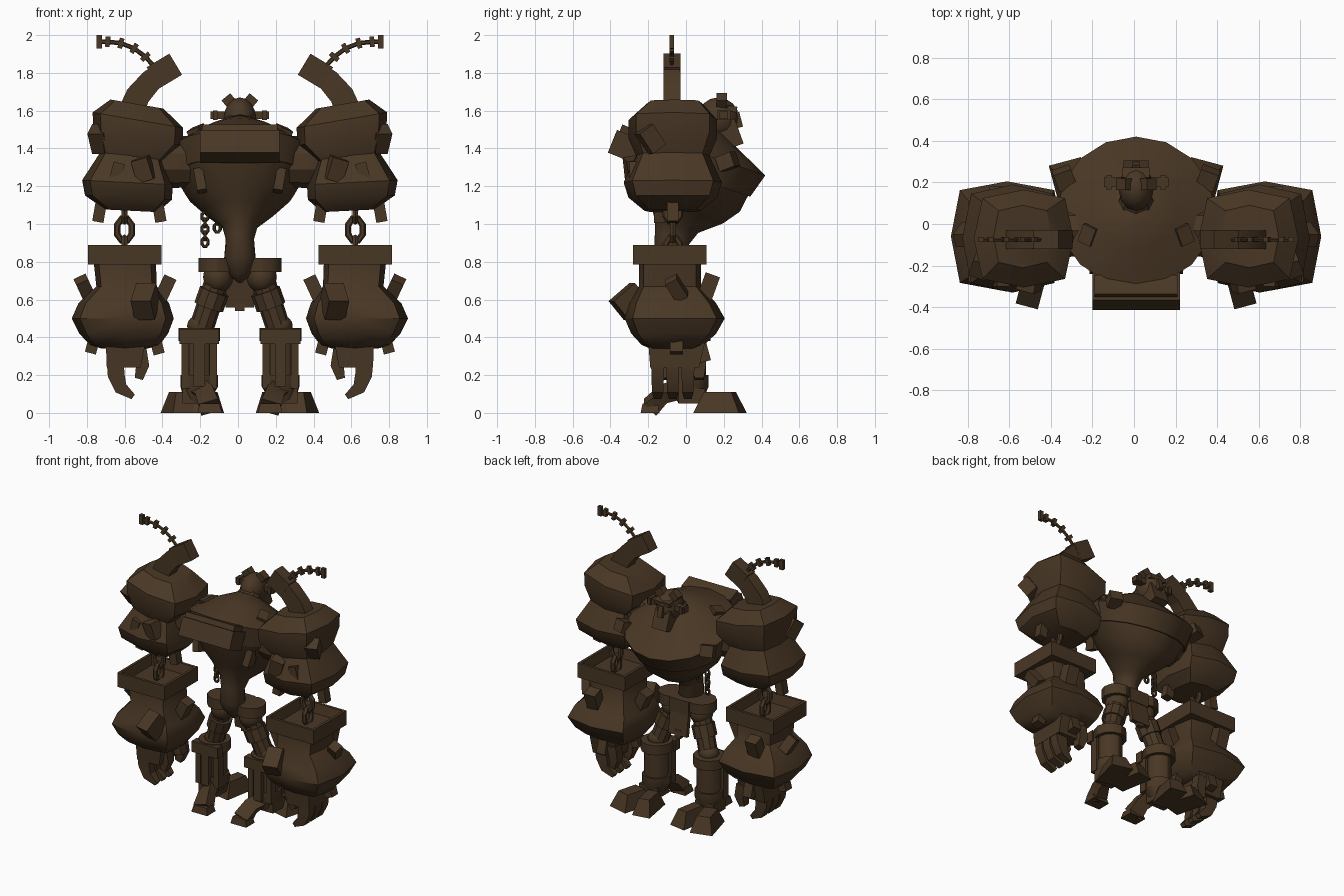
import bpy, bmesh
from math import cos, sin, pi, radians
from mathutils import Vector, Matrix, Euler

old = bpy.data.objects.get("Cube")
if old:
    bpy.data.objects.remove(old, do_unlink=True)

MID_X = 0.01  # plane of symmetry
BROWN = (0.066, 0.038, 0.018, 1)
bronze = bpy.data.materials.new("dark_bronze")
bronze.use_nodes = True
bronze.diffuse_color = BROWN
shader = next(n for n in bronze.node_tree.nodes if n.type == 'BSDF_PRINCIPLED')
shader.inputs["Base Color"].default_value = BROWN
shader.inputs["Roughness"].default_value = 0.8


def finish(name, bm, mirror, angle=30):
    """Turn a bmesh into an object, optionally mirrored across x."""
    bmesh.ops.recalc_face_normals(bm, faces=bm.faces)
    mesh = bpy.data.meshes.new(name)
    bm.to_mesh(mesh)
    bm.free()
    mesh.materials.append(bronze)
    ob = bpy.data.objects.new(name, mesh)
    ob.location.x = MID_X
    bpy.context.collection.objects.link(ob)
    if mirror:
        mod = ob.modifiers.new("mirror", 'MIRROR')
        mod.use_mirror_merge = False
    bpy.ops.object.select_all(action='DESELECT')
    ob.select_set(True)
    bpy.context.view_layer.objects.active = ob
    bpy.ops.object.shade_smooth_by_angle(angle=radians(angle))


def unit_ring(n, e):
    """Points of a superellipse; a small e gives a square."""
    phase = pi / 4 if n == 4 else 0
    for i in range(n):
        a = 2 * pi * i / n + phase
        c, s = round(cos(a), 6), round(sin(a), 6)
        yield (abs(c) ** e * (c > 0 or -1), abs(s) ** e * (s > 0 or -1))


def skin(name, loops, mirror, angle=30):
    bm = bmesh.new()
    rows = [[bm.verts.new(p) for p in loop] for loop in loops]
    n = len(rows[0])
    for a, b in zip(rows, rows[1:]):
        for i in range(n):
            j = (i + 1) % n
            bm.faces.new((a[i], a[j], b[j], b[i]))
    bm.faces.new(rows[0])
    bm.faces.new(rows[-1])
    finish(name, bm, mirror, angle)


def loft(name, rings, n=8, e=1, mirror=True, slope=(0, 0), angle=30):
    """Stack rings (x, y, z, rx, ry) along z; slope shears the ring planes."""
    sx, sy = slope
    loops = [[(x + rx * c, y + ry * s, z + sx * rx * c + sy * ry * s)
              for c, s in unit_ring(n, e)] for x, y, z, rx, ry in rings]
    skin(name, loops, mirror, angle)


def sweep(name, path, n=8, e=1, mirror=True):
    """Sweep a section along points (x, y, z, rx, ry)."""
    pts = [Vector(p[:3]) for p in path]
    loops = []
    for i, (p, spec) in enumerate(zip(pts, path)):
        t = (pts[min(i + 1, len(pts) - 1)] - pts[max(i - 1, 0)]).normalized()
        v = Vector((0, 1, 0))
        v = (v - t * v.dot(t)).normalized()
        u = v.cross(t)
        loops.append([p + u * spec[3] * c + v * spec[4] * s for c, s in unit_ring(n, e)])
    skin(name, loops, mirror)


def box(name, loc, size, rot=(0, 0, 0), taper=1, mirror=True):
    bm = bmesh.new()
    bmesh.ops.create_cube(bm, size=1)
    for v in bm.verts:
        if v.co.z > 0:
            v.co.x *= taper
            v.co.y *= taper
    turn = Euler([radians(a) for a in rot]).to_matrix().to_4x4()
    bm.transform(Matrix.Translation(loc) @ turn @ Matrix.Diagonal((*size, 1)))
    finish(name, bm, mirror)


def ball(name, loc, size, mirror=True):
    bm = bmesh.new()
    bmesh.ops.create_uvsphere(bm, u_segments=12, v_segments=8, radius=1)
    bm.transform(Matrix.Translation(loc) @ Matrix.Diagonal((*size, 1)))
    finish(name, bm, mirror, 40)


def link(name, loc, half_w, half_h, r, sideways, mirror):
    """One eight-sided chain link."""
    bm = bmesh.new()
    rows = []
    for a in (2 * pi * (i + 0.5) / 8 for i in range(8)):
        row = []
        for b in (2 * pi * j / 6 for j in range(6)):
            w, h = (half_w + r * cos(b)) * cos(a), (half_h + r * cos(b)) * sin(a)
            d = r * sin(b)
            off = Vector((d, w, h) if sideways else (w, d, h))
            row.append(bm.verts.new(Vector(loc) + off))
        rows.append(row)
    for i in range(8):
        a, b = rows[i], rows[(i + 1) % 8]
        for j in range(6):
            k = (j + 1) % 6
            bm.faces.new((a[j], a[k], b[k], b[j]))
    finish(name, bm, mirror)


# torso: domed tilted lid, rim, deep bowl and narrow waist
loft("torso_lid", [(0, .08, 1.56, .05, .05), (0, .06, 1.5, .19, .17),
                   (0, .06, 1.38, .38, .36), (0, .03, 1.25, .355, .31)],
     n=16, mirror=False, slope=(0, -.34), angle=35)
loft("torso_bowl", [(0, .03, 1.26, .35, .305), (0, .02, 1.15, .285, .265),
                    (0, 0, 1.065, .19, .195), (0, -.05, .99, .095, .115),
                    (0, -.075, .92, .075, .09), (0, -.075, .8, .085, .095),
                    (0, -.07, .73, .055, .06), (0, -.07, .69, .01, .01)],
     n=16, mirror=False, slope=(0, -.32), angle=50)
box("chest_plate", (0, -.32, 1.41), (.42, .15, .13), (-22, 0, 0), mirror=False)
box("chest_ledge", (0, -.3, 1.485), (.4, .1, .05), (-22, 0, 0), mirror=False)
sweep("shoulder_axle", [(.18, -.02, 1.33, .13, .12), (.36, -.04, 1.33, .14, .13),
                        (.5, -.06, 1.32, .1, .1)], n=10)
box("torso_top_bolt", (.22, -.05, 1.47), (.07, .09, .09), (15, 20, 25))
box("torso_front_bolt", (.21, -.17, 1.23), (.05, .08, .12), (-15, 10, 0))
box("torso_side_bolt", (.345, .22, 1.33), (.09, .09, .08), (20, 0, -20))

# head, looking over the back edge
ball("head", (0, .17, 1.56), (.085, .11, .11), mirror=False)
box("jaw", (0, .22, 1.47), (.12, .13, .14), (20, 0, 0), mirror=False)
box("nose", (0, .275, 1.55), (.035, .035, .08), (15, 0, 0), mirror=False)
box("brow", (0, .245, 1.61), (.13, .05, .03), (-10, 0, 0), mirror=False)
box("ear_bar", (.11, .2, 1.575), (.09, .045, .04))
box("ear_cap", (.13, .2, 1.575), (.025, .07, .05))
box("head_horn", (.055, .19, 1.65), (.06, .055, .06), (0, 40, 0))
sweep("neck", [(0, .04, 1.45, .12, .1), (0, .14, 1.56, .07, .06)], mirror=False)

# upper arm: tilted shell above a level one, joined by a waist
loft("upper_arm_shell", [(.545, -.06, 1.635, .14, .15), (.54, -.07, 1.55, .24, .235),
                         (.54, -.07, 1.455, .235, .235), (.575, -.07, 1.35, .165, .19)],
     e=.55, slope=(.17, 0), angle=35)
loft("lower_arm_shell", [(.575, -.07, 1.37, .165, .19), (.595, -.07, 1.22, .24, .26),
                         (.59, -.07, 1.14, .23, .235), (.575, -.07, 1.07, .14, .15)],
     e=.55, slope=(.05, 0), angle=35)
for loc, size, rot in [((.74, -.19, 1.45), (.09, .09, .13), (35, 0, 20)),
                       ((.51, -.28, 1.29), (.09, .08, .12), (10, 15, 15)),
                       ((.65, -.27, 1.28), (.06, .06, .09), (0, -15, 0)),
                       ((.74, -.07, 1.08), (.06, .06, .14), (0, -10, 0)),
                       ((.43, -.14, 1.08), (.06, .06, .14), (0, 10, 0))]:
    box("upper_arm_bolt", loc, size, rot)

# exhaust pipe with a beaded whip
sweep("exhaust_pipe", [(.58, -.075, 1.58, .07, .045), (.54, -.075, 1.68, .065, .045),
                       (.47, -.075, 1.76, .06, .045), (.4, -.075, 1.81, .055, .04)], n=4, e=.01)
box("exhaust_mouth", (.4, -.075, 1.81), (.14, .09, .13), (0, 31, 0))
whip = [(.45, 1.83), (.5, 1.885), (.56, 1.93), (.63, 1.957), (.7, 1.965), (.75, 1.965)]
sweep("whip", [(x, -.075, z, .012, .01) for x, z in whip], n=6)
for (x, z), lean in zip(whip[1:5], (48, 32, 15, 5)):
    box("whip_bead", (x, -.075, z), (.025, .025, .055), (0, -lean, 0))
box("whip_tip", (.745, -.075, 1.965), (.03, .025, .07))

# arm chain
for i, z in enumerate((1.07, .97, .87)):
    link("arm_chain_link", (.611, -.07, z), .042, .062, .018, i % 2 == 0, True)

# forearm: open square tray above a bulging drum
loft("forearm_tray", [(.61, -.085, .785, .195, .195), (.61, -.085, .89, .195, .195),
                      (.61, -.085, .89, .175, .175), (.61, -.085, .82, .16, .16)], n=4, e=.01)
loft("forearm", [(.61, -.085, .81, .165, .165), (.6, -.085, .67, .16, .165),
                 (.615, -.07, .58, .24, .23), (.62, -.06, .5, .27, .265),
                 (.615, -.065, .42, .235, .225), (.61, -.07, .36, .185, .165),
                 (.61, -.07, .34, .12, .12)], e=.5, angle=40)
for loc, size, rot in [((.5, -.3, .59), (.11, .15, .13), (40, 0, 15)),
                       ((.395, -.08, .66), (.07, .09, .13), (0, -25, 0)),
                       ((.82, -.05, .66), (.07, .07, .12), (30, 25, 0)),
                       ((.66, .12, .67), (.09, .08, .13), (-20, 0, 0)),
                       ((.78, -.05, .36), (.06, .07, .09), (0, -15, 0)),
                       ((.44, -.07, .36), (.06, .07, .1), (0, 15, 0)),
                       ((.6, .09, .32), (.07, .06, .1), (15, 0, 0))]:
    box("forearm_bolt", loc, size, rot)

# hand: palm, hooked fingers and thumbs
loft("palm", [(.605, -.05, .37, .105, .15), (.615, -.06, .24, .09, .13)], n=4, e=.01)
for y in (-.15, -.07, .01):
    sweep("finger", [(.66, y, .27, .045, .035), (.655, y, .2, .045, .033),
                     (.63, y, .13, .035, .03), (.565, y, .085, .015, .02)], n=4, e=.01)
for y in (-.11, .07):
    sweep("thumb", [(.53, y, .34, .035, .035), (.515, y, .25, .035, .035),
                    (.535, y, .18, .022, .025)], n=4, e=.01)

# hips and hanging plate
loft("hip_collar", [(.12, -.03, .745, .1, .1), (.12, -.03, .82, .1, .1)], n=12)
box("pelvis", (0, .01, .77), (.16, .12, .1), mirror=False)
ball("hip_joint", (.115, -.03, .72), (.08, .085, .085))
box("tail_plate", (0, .06, .65), (.15, .03, .18), (8, 0, 0), mirror=False)
box("tail_tab", (0, .07, .57), (.05, .03, .06), mirror=False)

# legs: slanted thigh, collared shin, braces
sweep("thigh", [(.115, -.03, .72, .065, .065), (.2, .01, .46, .065, .065)], n=10)
sweep("thigh_cuff", [(.135, -.02, .645, .08, .08), (.165, -.01, .56, .08, .08)], n=10)
ball("knee", (.21, .015, .46), (.07, .07, .06))
loft("shin", [(.215, .02, .45, .09, .09), (.215, .02, .45, .11, .11), (.215, .02, .38, .11, .11),
              (.215, .02, .38, .085, .085), (.215, .02, .2, .085, .085), (.215, .02, .2, .1, .1),
              (.215, .02, .14, .1, .1), (.23, .02, .05, .06, .06)], n=12)
for x in (.14, .29):
    box("shin_brace", (x, -.04, .28), (.04, .06, .3))
box("shin_guard", (.215, -.075, .29), (.06, .04, .3))
box("knee_guard", (.215, -.07, .405), (.21, .06, .08))

# feet: two splayed toes and a heel claw
box("outer_toe", (.31, .18, .055), (.16, .25, .11), (0, 0, -15), taper=.6)
box("inner_toe", (.17, .18, .055), (.13, .25, .11), (0, 0, 10), taper=.6)
box("ankle", (.23, .03, .09), (.15, .14, .08))
sweep("heel", [(.21, -.02, .13, .05, .03), (.18, -.12, .1, .05, .035),
               (.16, -.19, .03, .055, .045)], n=4, e=.01)
box("heel_pad", (.16, -.19, .025), (.13, .1, .05), taper=.8)

# loose chains under the torso
for i in range(5):
    link("hanging_chain_link", (-.185, 0, 1.04 - i * .034), .017, .024, .009, i % 2, False)
for i in range(2):
    link("short_chain_link", (-.12, 0, 1.02 - i * .04), .017, .024, .009, not i, False)
